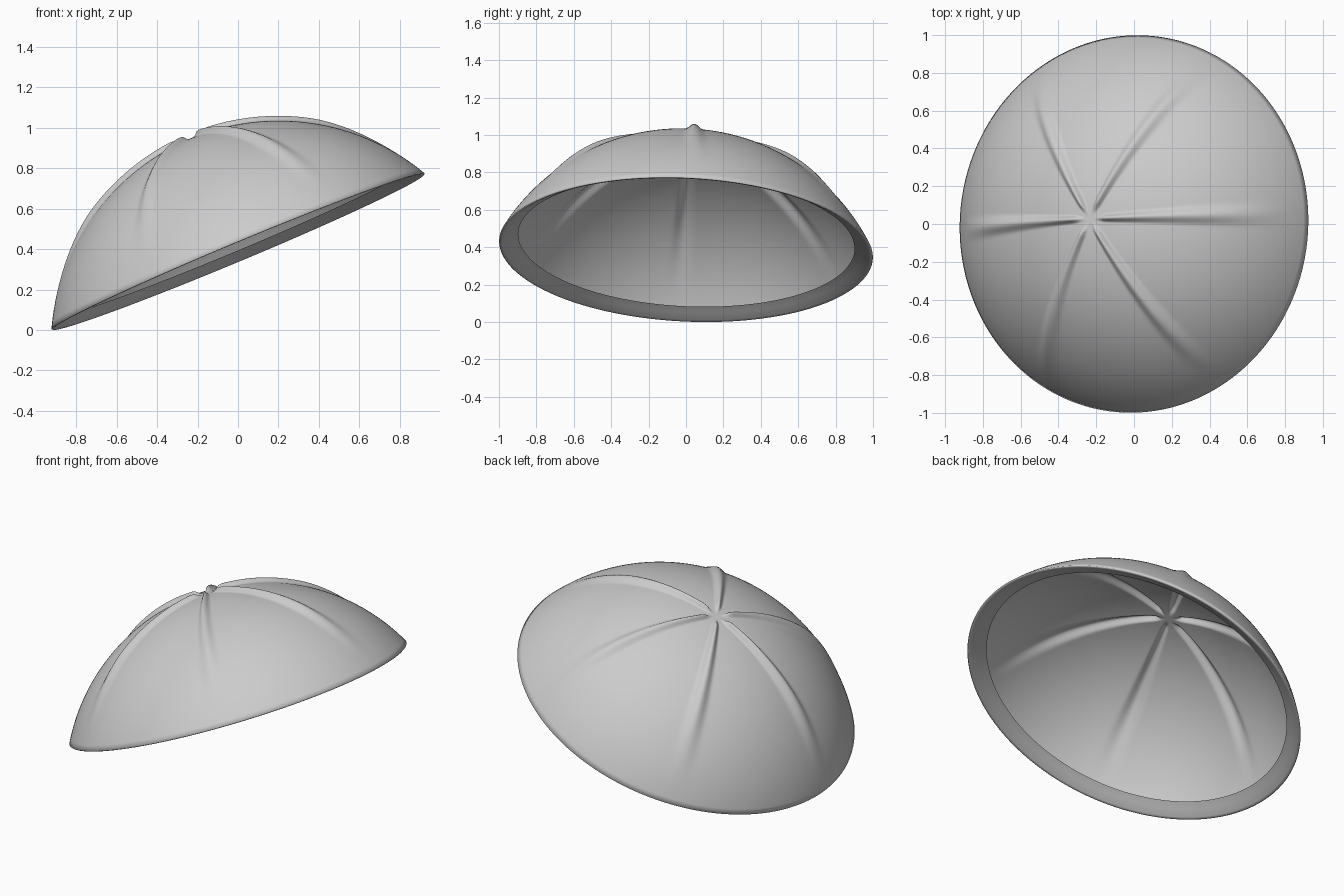
import bpy, bmesh, math
from mathutils import Vector

if "Cube" in bpy.data.objects:
    bpy.data.objects.remove(bpy.data.objects["Cube"])

SEG = 288                      # steps around
RINGS = 44                     # steps from crown to rim
H = 0.605                      # dome height over a rim of radius 1
SPHERE = (1 + H * H) / (2 * H)
TILT = Vector((-0.385, 0.046, 0.922)).normalized()


def smooth(a, b, x):
    t = min(1, max(0, (x - a) / (b - a)))
    return t * t * (3 - 2 * t)


def ridge(r, ang):
    """Height of the six raised ribs, widening and fading toward the rim."""
    step = math.pi / 3
    d = (ang - math.radians(2) + step / 2) % step - step / 2
    off = abs(d) * r
    width = 0.018 + 0.068 * r
    if off >= width:
        return 0
    fade = smooth(0.04, 0.09, r) * (1 - smooth(0.55, 0.98, r))
    return 0.026 * fade * math.cos(off / width * math.pi / 2) ** 2


bm = bmesh.new()


def ring(r, z, ribbed):
    out = []
    for i in range(SEG):
        a = 2 * math.pi * i / SEG
        n = Vector((r * math.cos(a), r * math.sin(a), z - H + SPHERE)).normalized()
        p = Vector((r * math.cos(a), r * math.sin(a), z))
        out.append(bm.verts.new(p + n * ridge(r, a) if ribbed else p))
    return out


# spherical cap with ribs, then the lip turned inward
top_angle = math.asin(1 / SPHERE)
rings = []
for k in range(1, RINGS + 1):
    t = top_angle * (k / RINGS) ** 1.15
    rings.append(ring(SPHERE * math.sin(t), SPHERE * math.cos(t) - SPHERE + H, True))
for r, z in [(0.995, -0.004), (0.98, 0.0), (0.94, 0.025), (0.9, 0.045)]:
    rings.append(ring(r, z, False))

crown = bm.verts.new((0, 0, H))
for i in range(SEG):
    j = (i + 1) % SEG
    bm.faces.new((crown, rings[0][i], rings[0][j]))
    for a, b in zip(rings, rings[1:]):
        bm.faces.new((a[i], b[i], b[j], a[j]))

# lean the shell over and stand it on the ground
rot = Vector((0, 0, 1)).rotation_difference(TILT).to_matrix()
bmesh.ops.rotate(bm, verts=bm.verts, cent=(0, 0, 0), matrix=rot)
low = min(v.co.z for v in bm.verts)
bmesh.ops.translate(bm, verts=bm.verts, vec=(0, 0, -low))
for f in bm.faces:
    f.smooth = True

mesh = bpy.data.meshes.new("ribbed_dome_shell")
bm.to_mesh(mesh)
bm.free()
obj = bpy.data.objects.new("ribbed_dome_shell", mesh)
bpy.context.collection.objects.link(obj)
